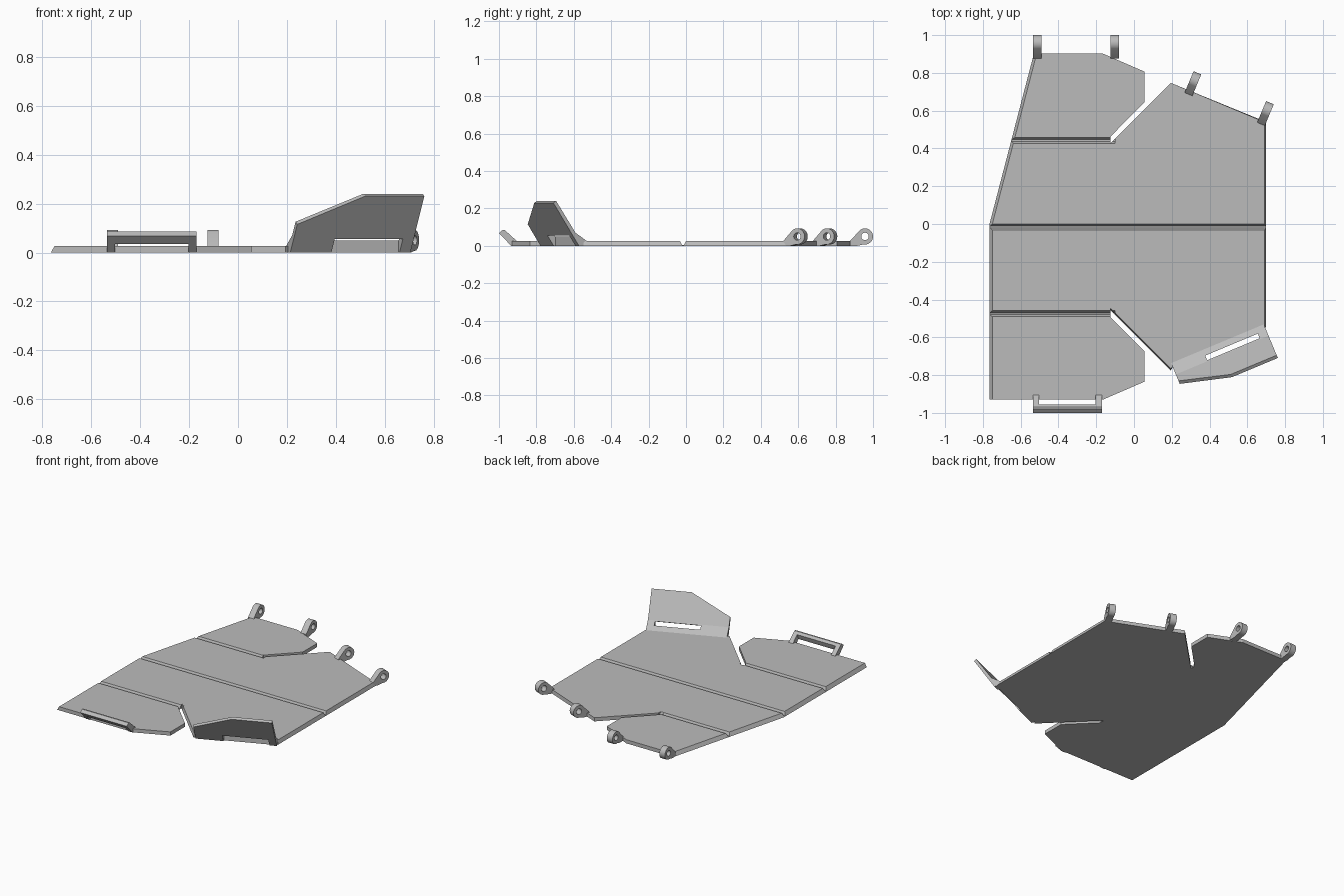
import bpy
import bmesh
import math
from mathutils import Matrix, Vector

old = bpy.data.objects.get("Cube")
if old:
    bpy.data.objects.remove(old, do_unlink=True)

GREY = (0.5, 0.5, 0.5, 1)
mat = bpy.data.materials.new("plain grey")
mat.use_nodes = True
mat.diffuse_color = GREY
mat.node_tree.nodes["Principled BSDF"].inputs["Base Color"].default_value = GREY

THICK = 0.026
SLANT = math.radians(22.7)


def loft(name, ring_a, ring_b):
    """Solid between two matching outlines."""
    bm = bmesh.new()
    a = [bm.verts.new(p) for p in ring_a]
    b = [bm.verts.new(p) for p in ring_b]
    bm.faces.new(a)
    bm.faces.new(b)
    for i in range(len(a)):
        j = (i + 1) % len(a)
        bm.faces.new((a[i], a[j], b[j], b[i]))
    bmesh.ops.recalc_face_normals(bm, faces=bm.faces)
    mesh = bpy.data.meshes.new(name)
    bm.to_mesh(mesh)
    bm.free()
    mesh.materials.append(mat)
    obj = bpy.data.objects.new(name, mesh)
    bpy.context.collection.objects.link(obj)
    return obj


def prism(name, profile, x0, x1, frame=Matrix()):
    """Extrude a (y, z) profile along x, then place it by a frame."""
    return loft(name, *[[frame @ Vector((x, y, z)) for y, z in profile] for x in (x0, x1)])


def activate(obj):
    bpy.ops.object.select_all(action="DESELECT")
    obj.select_set(True)
    bpy.context.view_layer.objects.active = obj


def cut(obj, cutter):
    mod = obj.modifiers.new("cut", "BOOLEAN")
    mod.operation = "DIFFERENCE"
    mod.solver = "EXACT"
    mod.object = cutter
    activate(obj)
    bpy.ops.object.modifier_apply(modifier=mod.name)
    bpy.data.objects.remove(cutter, do_unlink=True)


# Base plate: outline points with the top edge's inward shift
outline = [
    ((-0.765, -0.93), (0.015, 0)), ((-0.165, -0.93), (0, 0)),
    ((0.055, -0.835), (0, 0)), ((0.055, -0.672), (0, 0)),
    ((-0.125, -0.492), (0, 0)), ((-0.125, -0.455), (0, 0.01)),
    ((0.195, -0.775), (0, 0.01)), ((0.208, -0.753), (0, 0)),
    ((0.7, -0.547), (-0.01, 0)), ((0.7, 0.54), (-0.01, 0)),
    ((0.195, 0.747), (0, 0)), ((-0.125, 0.427), (0, 0)),
    ((-0.125, 0.462), (0, 0)), ((0.055, 0.645), (0, 0)),
    ((0.055, 0.807), (0, 0)), ((-0.165, 0.902), (0, 0)),
    ((-0.53, 0.902), (0.015, 0)), ((-0.765, 0), (0.015, 0)),
]
plate = loft("base_plate",
             [(x, y, 0) for (x, y), _ in outline],
             [(x + dx, y + dy, THICK) for (x, y), (dx, dy) in outline])

# Fold grooves
for y, x_end in ((-0.475, -0.1), (-0.016, 0.8), (0.443, -0.1)):
    groove = [(y - 0.018, 0.03), (y - 0.005, 0.004), (y + 0.005, 0.004), (y + 0.018, 0.03)]
    cut(plate, prism("groove_cutter", groove, -0.9, x_end))

# Leaning flap on the slanted front edge, y running outward
along = Vector((math.cos(SLANT), math.sin(SLANT), 0))
out = Vector((along.y, -along.x, 0))
flap_frame = Matrix((along, out, (0, 0, 1))).transposed().to_4x4()
flap_frame.translation = (0.2, -0.735, 0)
flap = prism("front_flap",
             [(0, 0), (0.045, 0), (0.193, 0.23), (0.177, 0.24), (0.065, 0.07), (0, THICK)],
             -0.004, 0.528, flap_frame)
# Sloping corner cut, square to the flap's face
normal = Vector((0, 0.84, -0.54))
corner = [(-0.004, 0.119, 0.115), (0.265, 0.193, 0.23), (0.265, 0.32, 0.43), (-0.15, 0.32, 0.43),
          (-0.15, 0.079, 0.053)]
cut(flap, loft("corner_cutter", *[[flap_frame @ (Vector(p) + normal * d) for p in corner]
                                  for d in (-0.1, 0.1)]))
# Strap slot at the foot of the flap
cut(flap, prism("slot_cutter", [(0.033, -0.02), (0.12, -0.02), (0.12, 0.033), (0.033, 0.081)],
                0.178, 0.48, flap_frame))

# Front strap loop: two slanted arms and a crossbar
arm = [(-0.9, 0), (-0.935, 0), (-1.0, 0.068), (-0.98, 0.085), (-0.97, 0.085), (-0.905, THICK)]
for name, x in (("right", -0.535), ("left", -0.203)):
    prism(name + "_loop_arm", arm, x, x + 0.033)
prism("loop_bar", [(-0.968, 0.035), (-1.0, 0.068), (-0.98, 0.085), (-0.97, 0.085), (-0.955, 0.07),
                   (-0.962, 0.05)], -0.51, -0.19)

# Hinge eyes along the rear edges
def circle(radius, start, end, steps):
    angles = [math.radians(start + (end - start) * i / steps) for i in range(steps + 1)]
    return [(0.055 + radius * math.cos(a), 0.05 + radius * math.sin(a)) for a in angles]


eye = [(-0.025, 0), (0.015, 0)] + circle(0.043, -100, 130, 24) + [(-0.025, THICK)]
places = ((-0.513, 0.902, 0), (-0.102, 0.902, 0), (0.298, 0.71, -SLANT), (0.682, 0.552, -SLANT))
for i, (x, y, turn) in enumerate(places):
    frame = Matrix.Translation((x, y, 0)) @ Matrix.Rotation(turn, 4, "Z")
    lug = prism(f"hinge_eye_{i + 1}", eye, -0.022, 0.022, frame)
    cut(lug, prism("pin_cutter", circle(0.02, 0, 345, 23), -0.1, 0.1, frame))
    activate(lug)
    bpy.ops.object.shade_smooth_by_angle(angle=math.radians(30))
